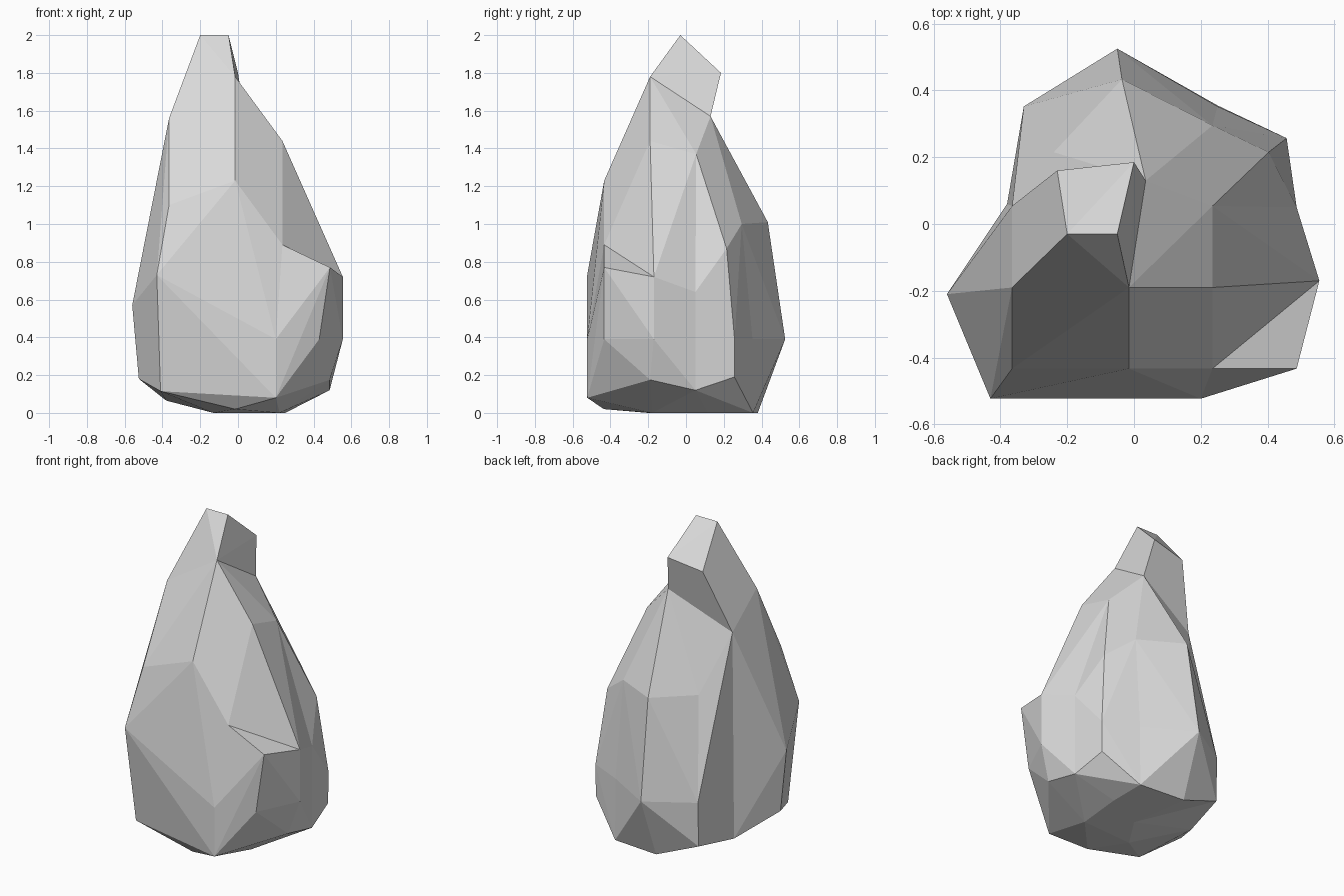
import bpy
import bmesh

default_cube = bpy.data.objects.get("Cube")
if default_cube:
    bpy.data.objects.remove(default_cube, do_unlink=True)


def make_material(name, colour):
    material = bpy.data.materials.new(name)
    material.use_nodes = True
    material.diffuse_color = colour
    shader = material.node_tree.nodes["Principled BSDF"]
    shader.inputs["Base Color"].default_value = colour
    shader.inputs["Roughness"].default_value = 0.9
    return material


def make_chunk(name, corners, material):
    """Wrap a flat-faced convex stone chunk around its corner points."""
    bm = bmesh.new()
    for corner in corners:
        bm.verts.new(corner)
    hull = bmesh.ops.convex_hull(bm, input=bm.verts[:])
    inner = [g for g in hull["geom_interior"] + hull["geom_unused"]
             if isinstance(g, bmesh.types.BMVert)]
    bmesh.ops.delete(bm, geom=list(set(inner)), context="VERTS")
    bmesh.ops.recalc_face_normals(bm, faces=bm.faces[:])
    mesh = bpy.data.meshes.new(name)
    bm.to_mesh(mesh)
    bm.free()
    mesh.materials.append(material)
    chunk = bpy.data.objects.new(name, mesh)
    bpy.context.collection.objects.link(chunk)
    return chunk


def merge_into(target, chunk):
    """Fuse a chunk into the target so that no inner walls remain."""
    bpy.context.view_layer.objects.active = target
    union = target.modifiers.new("union", "BOOLEAN")
    union.operation = "UNION"
    union.solver = "EXACT"
    union.object = chunk
    bpy.ops.object.modifier_apply(modifier=union.name)
    bpy.data.objects.remove(chunk, do_unlink=True)


stone = make_material("grey stone", (0.7, 0.7, 0.7, 1.0))

# Corners where the peak sits on the body
nape = (.035, .13, 1.57)
neck = [(-.015, -.19, 1.78), (-.365, -.19, 1.56), (-.365, .054, 1.37), nape]

# Leaning peak, overhanging the back
peak = [(-.2, -.03, 2), (-.05, -.03, 2), (-.23, .16, 1.76), (0, .185, 1.8)]

# Upper shoulders
shoulders = [(.235, -.19, 1.44), (.235, .054, 1.37), (-.365, -.433, 1.1),
             (-.015, -.433, 1.23), (.235, -.433, .89), (.235, .295, 1),
             (-.036, .433, 1.01), (-.24, .215, 1)]

# Widest belt
belt = [(-.56, -.21, .57), (-.43, -.523, .73), (.555, -.17, .72),
        (.487, .05, .64), (.403, .215, .87), (-.04, -.523, .39),
        (.2, -.523, .39), (.555, -.17, .39), (.487, .05, .39),
        (.457, .257, .39), (.25, .352, .39), (-.05, .525, .39),
        (-.33, .352, .39), (-.38, .063, .39)]

# Tapered foot
foot = [(-.525, -.2, .18), (-.41, -.44, .115), (-.015, -.435, .02),
        (.2, -.523, .08), (.485, -.19, .175), (.485, .05, .12),
        (.455, .256, .19), (.22, -.18, 0), (.25, .117, 0), (.25, .355, 0),
        (-.055, .38, 0), (-.33, .345, .11), (-.38, .06, .065), (-.13, -.2, 0)]

# Ledge jutting out at the front left corner
ledge = [(.487, -.433, .77), (.43, -.433, .39)]

body = neck + shoulders + belt + foot
core = [(0, 0, 0), (0, 0, 1.5)]


def in_front(c):
    return c[1] < .12


def in_back(c):
    return c[1] > .04


# The body is split at its shallow creases; all chunks share the core
patches = {
    "back": [c for c in body if in_back(c) and -.34 < c[0] < .26],
    "back_right": [nape] + [c for c in body if in_back(c) and c[0] < -.23],
    "left_front": [c for c in body if in_front(c) and c[0] > .19],
    "left_back": [c for c in body if in_back(c) and c[0] > .19],
}
front = [nape] + [c for c in body if in_front(c) and c[0] < .26]
rock = make_chunk("rock", front + core, stone)
for name, corners in patches.items():
    merge_into(rock, make_chunk(name, corners + core, stone))

# The ledge hangs on the front left corners of the body
ledge += [c for c in body if c[0] > .19 and c[1] < -.1 and c[2] < 1 and c[2]]
merge_into(rock, make_chunk("ledge", ledge, stone))
merge_into(rock, make_chunk("peak", neck + peak, stone))

# Clean up flat facets
bm = bmesh.new()
bm.from_mesh(rock.data)
bmesh.ops.remove_doubles(bm, verts=bm.verts[:], dist=.002)
bmesh.ops.dissolve_limit(bm, angle_limit=.03, verts=bm.verts[:],
                         edges=bm.edges[:])
bmesh.ops.recalc_face_normals(bm, faces=bm.faces[:])
bm.to_mesh(rock.data)
bm.free()
